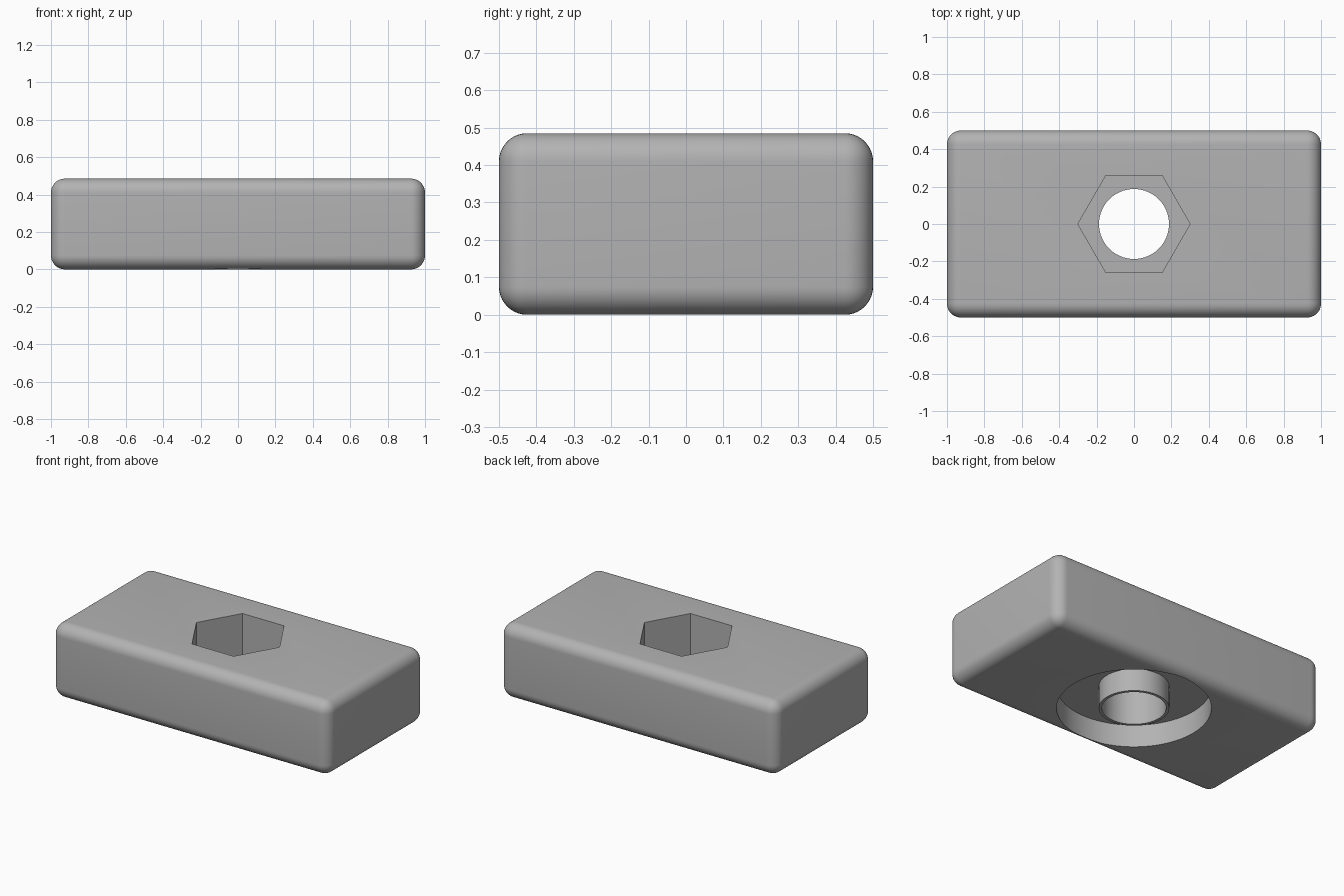
import bpy
import bmesh
import math
from mathutils import Matrix

HEIGHT = 0.485
SIDES = 96

cube = bpy.data.objects.get("Cube")
if cube:
    bpy.data.objects.remove(cube, do_unlink=True)

grey = bpy.data.materials.new("plain grey")
grey.use_nodes = True
colour = (0.45, 0.45, 0.45, 1)
grey.diffuse_color = colour
grey.node_tree.nodes["Principled BSDF"].inputs["Base Color"].default_value = colour


def add_object(name, bm):
    mesh = bpy.data.meshes.new(name)
    bm.to_mesh(mesh)
    bm.free()
    mesh.materials.append(grey)
    obj = bpy.data.objects.new(name, mesh)
    bpy.context.collection.objects.link(obj)
    return obj


def prism(name, radius, bottom, top, sides=SIDES):
    """Upright prism with its first corner on the x axis."""
    bm = bmesh.new()
    ring = [bm.verts.new((radius * math.cos(i * math.tau / sides),
                          radius * math.sin(i * math.tau / sides), bottom))
            for i in range(sides)]
    face = bm.faces.new(ring)
    new = bmesh.ops.extrude_face_region(bm, geom=[face])["geom"]
    for v in new:
        if isinstance(v, bmesh.types.BMVert):
            v.co.z = top
    bmesh.ops.recalc_face_normals(bm, faces=bm.faces)
    return add_object(name, bm)


def combine(target, tool, operation):
    mod = target.modifiers.new(tool.name, "BOOLEAN")
    mod.operation = operation
    mod.solver = "EXACT"
    mod.object = tool
    bpy.ops.object.modifier_apply(modifier=mod.name)
    bpy.data.objects.remove(tool, do_unlink=True)


# Rounded block
bm = bmesh.new()
bmesh.ops.create_cube(bm, size=1, matrix=Matrix.Translation((0, 0, HEIGHT / 2))
                      @ Matrix.Diagonal((2, 1, HEIGHT, 1)))
bmesh.ops.bevel(bm, geom=bm.edges[:], offset=0.075, segments=10,
                profile=0.5, affect="EDGES")
block = add_object("clamp_block", bm)
bpy.context.view_layer.objects.active = block
block.select_set(True)

# Round recess underneath, with a thin collar standing in it
combine(block, prism("round_recess", 0.45, -0.1, 0.145), "DIFFERENCE")
combine(block, prism("collar", 0.205, 0, 0.18), "UNION")

# Hexagonal nut pocket on top and the through hole
combine(block, prism("nut_pocket", 0.3, 0.215, HEIGHT + 0.1, 6), "DIFFERENCE")
combine(block, prism("through_hole", 0.187, -0.1, 0.3), "DIFFERENCE")

bpy.ops.object.shade_smooth_by_angle(angle=math.radians(30))
